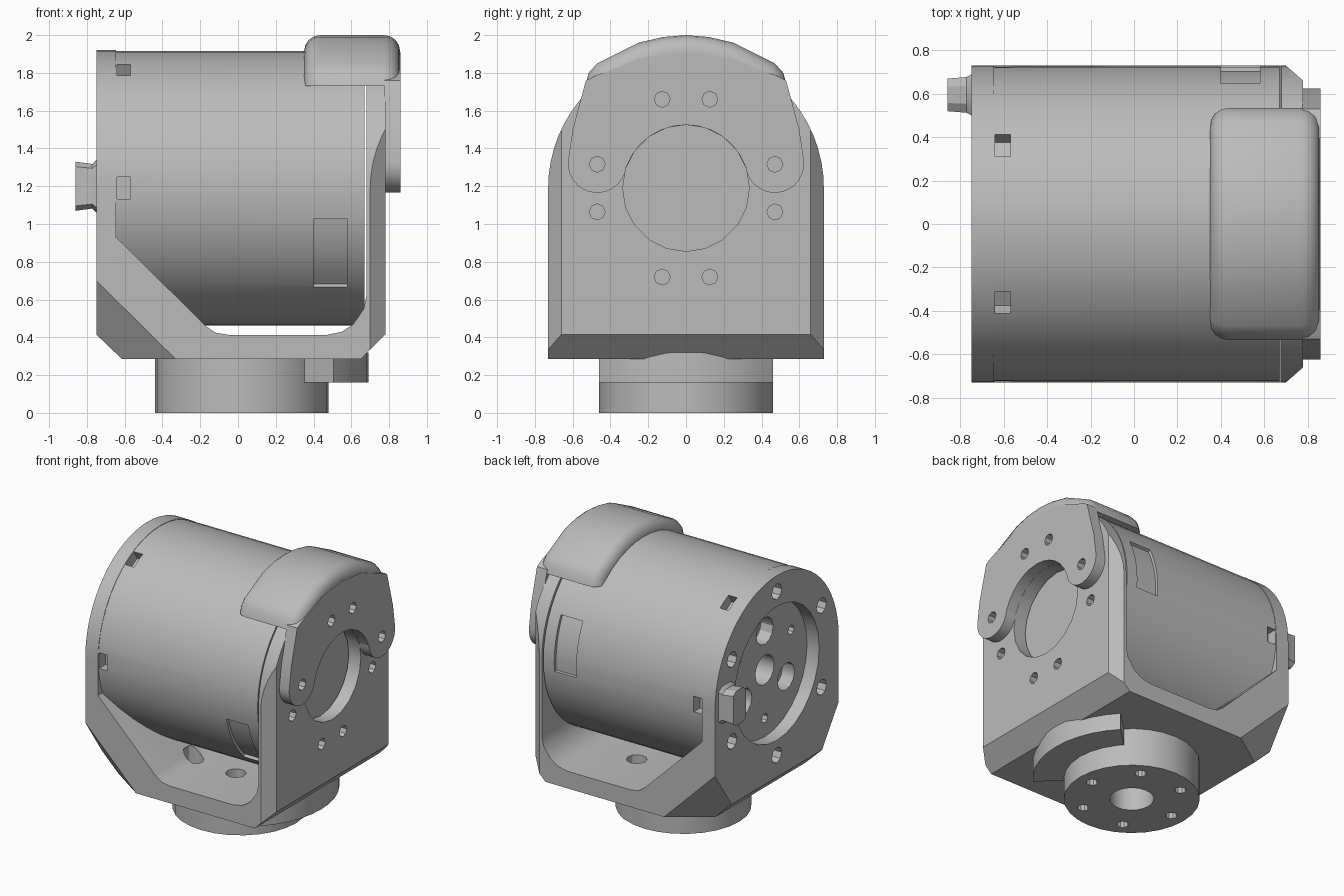
import bpy, bmesh
from math import sin, cos, radians, sqrt
from mathutils import Vector

cube = bpy.data.objects.get("Cube")
if cube:
    bpy.data.objects.remove(cube, do_unlink=True)

grey = bpy.data.materials.new("machined_grey")
grey.use_nodes = True
grey.diffuse_color = (0.5, 0.5, 0.5, 1)
grey.node_tree.nodes["Principled BSDF"].inputs["Base Color"].default_value = (0.5, 0.5, 0.5, 1)

AXIS_Z = 1.19    # height of the barrel axis
R = 0.73         # barrel radius
BASE_X = 0.02    # centre of the round base


def arc(u, v, r, start=0, end=360, n=24):
    """Points on an arc; a full circle leaves out the repeated last point."""
    steps = n if end - start == 360 else n + 1
    angles = [radians(start + (end - start) * i / n) for i in range(steps)]
    return [(u + r * cos(a), v + r * sin(a)) for a in angles]


def polar(u, v, r, angle):
    return u + r * cos(radians(angle)), v + r * sin(radians(angle))


def place(axis, d, u, v):
    return {"x": (d, u, v), "y": (u, d, v), "z": (u, v, d)}[axis]


def add_prism(bm, pts, axis, lo, hi):
    bottom = [bm.verts.new(place(axis, lo, u, v)) for u, v in pts]
    top = [bm.verts.new(place(axis, hi, u, v)) for u, v in pts]
    faces = [bm.faces.new(bottom), bm.faces.new(top[::-1])]
    for i in range(len(pts)):
        j = (i + 1) % len(pts)
        faces.append(bm.faces.new((bottom[j], bottom[i], top[i], top[j])))
    bmesh.ops.recalc_face_normals(bm, faces=faces)


def finish(bm, name):
    mesh = bpy.data.meshes.new(name)
    bm.to_mesh(mesh)
    bm.free()
    mesh.materials.append(grey)
    obj = bpy.data.objects.new(name, mesh)
    bpy.context.collection.objects.link(obj)
    return obj


def solid(name, *prisms):
    bm = bmesh.new()
    for p in prisms:
        add_prism(bm, *p)
    return finish(bm, name)


def boolean(obj, operation, *prisms):
    cutter = solid("cutter", *prisms)
    cutter.hide_render = True
    mod = obj.modifiers.new("cut", "BOOLEAN")
    mod.operation, mod.object, mod.solver = operation, cutter, "EXACT"
    bpy.context.view_layer.objects.active = obj
    bpy.ops.object.modifier_apply(modifier=mod.name)
    bpy.data.objects.remove(cutter, do_unlink=True)


def slice_off(obj, point, normal):
    """Remove the side the normal points to and cap the opening."""
    bm = bmesh.new()
    bm.from_mesh(obj.data)
    cut = bmesh.ops.bisect_plane(bm, geom=bm.verts[:] + bm.edges[:] + bm.faces[:],
                                 plane_co=point, plane_no=normal, clear_outer=True)
    edges = [e for e in cut["geom_cut"] if isinstance(e, bmesh.types.BMEdge)]
    bmesh.ops.edgeloop_fill(bm, edges=edges)
    bmesh.ops.recalc_face_normals(bm, faces=bm.faces[:])
    bm.to_mesh(obj.data)
    bm.free()


# U-shaped bracket: side profile trimmed by the arched end outline
profile = [(-0.75, 1.95), (-0.75, 0.415), (-0.615, 0.285), (0.65, 0.285), (0.78, 0.415),
           (0.78, 1.95), (0.68, 1.95), (0.68, 0.62), (0.665, 0.55), (0.61, 0.47), (0.55, 0.43),
           (0.47, 0.413), (-0.05, 0.413), (-0.12, 0.425), (-0.17, 0.46), (-0.645, 0.93),
           (-0.645, 1.95)]
bracket = solid("bracket", (profile, "y", -0.8, 0.8))
arch = [(-R, 0.1), (R, 0.1)] + arc(0, AXIS_Z, R, 0, 180, 32)
boolean(bracket, "INTERSECT", (arch, "x", -1, 1))
for side in (-1, 1):
    # lower corner bevels and the bevelled edges of the outer plate
    a = Vector((-0.75, side * R, 0.7))
    normal = (Vector((-0.33, side * R, 0.285)) - a).cross(Vector((-0.75, side * 0.53, 0.41)) - a)
    if normal.x > 0:
        normal.negate()
    slice_off(bracket, a, normal)
    slice_off(bracket, (0.78, side * 0.66, 0), (0.07, side * 0.08, 0))

# Holes in the bracket: bores, bolt circles and floor holes
bolt_angles = [s + t for s in (0, 180) for t in (-75, -15, 15, 75)]
plate_bolts = [(arc(*polar(0, AXIS_Z, 0.487, a), 0.042, n=8), "x", 0.72, 0.95) for a in bolt_angles]
rim_bolts = [(arc(*polar(0, AXIS_Z, 0.61, 30 + 60 * i), 0.058, n=8), "x", -0.8, -0.5) for i in range(6)]
floor_holes = [(arc(*polar(BASE_X, 0, 0.35, 60 * i), 0.07, n=12), "z", 0.32, 0.5) for i in range(6)]
boolean(bracket, "DIFFERENCE", (arc(0, AXIS_Z, 0.335, n=20), "x", 0.6, 0.9),
        (arc(0, AXIS_Z, 0.5, n=28), "x", -0.9, -0.6), *plate_bolts, *rim_bolts, *floor_holes)

# Motor barrel with rim notches, shallow side windows and end-face ports
barrel = solid("barrel", (arc(0, AXIS_Z, R - 0.003, n=48), "x", -0.65, 0.67))


def radial_block(angle, half_width, r_in, r_out):
    a = radians(angle)
    d, t = Vector((cos(a), sin(a))), Vector((-sin(a), cos(a)))
    c = Vector((0, AXIS_Z))
    return [tuple(c + d * r + t * w) for r, w in
            ((r_in, -half_width), (r_out, -half_width), (r_out, half_width), (r_in, half_width))]


def window(start, end):
    return (arc(0, AXIS_Z, R - 0.025, start, end, 6)
            + arc(0, AXIS_Z, R + 0.1, start, end, 6)[::-1])


notches = [(radial_block(60 * i, 0.058, 0.65, 0.8), "x", -0.64, -0.57) for i in range(6)]
windows = [(window(-5, 27), "x", 0.4, 0.58), (window(193, 226), "x", 0.4, 0.58)]
ports = [(arc(0, AXIS_Z, 0.11, n=16), "x", -0.7, -0.5)]
for i in range(3):
    ports.append((arc(*polar(0, AXIS_Z, 0.29, 90 + 120 * i), 0.1, n=12), "x", -0.7, -0.55))
    ports.append((arc(*polar(0, AXIS_Z, 0.36, 30 + 120 * i), 0.035, n=8), "x", -0.7, -0.58))
boolean(barrel, "DIFFERENCE", *notches, *windows, *ports)

# Round base with a centre bore and bolt holes
base = solid("base", (arc(BASE_X, 0, 0.46, n=28), "z", 0, 0.29))
base_holes = [(arc(*polar(BASE_X, 0, 0.35, 60 * i), 0.04, n=10), "z", -0.1, 0.25) for i in range(6)]
boolean(base, "DIFFERENCE", (arc(BASE_X, 0, 0.15, n=20), "z", -0.1, 0.28), *base_holes)

# Stop lug: a ring segment against the base
lug = arc(BASE_X, 0, 0.44, -43.5, 43.5, 10) + arc(BASE_X, 0, 0.67, -43.5, 43.5, 10)[::-1]
solid("stop_lug", (lug, "z", 0.16, 0.32))

# Horseshoe cover plate on the outer side
half = (arc(0, AXIS_Z, 0.335, 20, 90, 6)[::-1] + arc(0.47, 1.32, 0.155, 185, 365, 14)
        + [(0.6, 1.5), (0.53, 1.76), (0.47, 1.79), (0.41, 1.81), (0.24, 1.88), (0, 1.91)])
outline = half + [(-y, z) for y, z in half[::-1][1:-1]]
cover = solid("cover_plate", (outline, "x", 0.775, 0.86))
boolean(cover, "DIFFERENCE", *plate_bolts)

# Rounded hood over the top of the barrel
rim = [(0.535, 1.73), (0.515, 1.8), (0.47, 1.85), (0.25, 1.96), (0.12, 1.99), (0, 2)]
hood_outline = rim + [(-y, z) for y, z in rim[::-1][1:]]
bm = bmesh.new()
add_prism(bm, hood_outline, "x", 0.35, 0.858)
ends = [e for e in bm.edges if abs(e.verts[0].co.x - e.verts[1].co.x) < 0.01
        and max(v.co.z for v in e.verts) > 1.75]
bmesh.ops.bevel(bm, geom=ends, offset=0.085, offset_type="OFFSET", segments=4,
                profile=0.5, affect="EDGES", clamp_overlap=False)
finish(bm, "hood")

# Cable connector on the inner side, flared where it meets the plate
bm = bmesh.new()
rings = []
for x, w, h in ((-0.74, 0.1, 0.15), (-0.772, 0.082, 0.118), (-0.86, 0.075, 0.13)):
    corners = [(-w, -h * 0.8), (-w * 0.5, -h), (w * 0.5, -h), (w, -h * 0.8),
               (w, h * 0.8), (w * 0.5, h), (-w * 0.5, h), (-w, h * 0.8)]
    rings.append([bm.verts.new((x, 0.595 + y, 1.2 + z)) for y, z in corners])
for r0, r1 in zip(rings, rings[1:]):
    for i in range(8):
        bm.faces.new((r0[i], r0[i - 1], r1[i - 1], r1[i]))
bm.faces.new(rings[0])
bm.faces.new(rings[-1])
bmesh.ops.recalc_face_normals(bm, faces=bm.faces[:])
finish(bm, "cable_connector")

# Smooth the curved surfaces and keep machined edges sharp
bpy.ops.object.select_all(action="DESELECT")
for obj in bpy.context.collection.objects:
    if obj.type == "MESH" and grey.name in obj.data.materials:
        obj.select_set(True)
        bpy.context.view_layer.objects.active = obj
bpy.ops.object.shade_smooth_by_angle(angle=radians(30))
